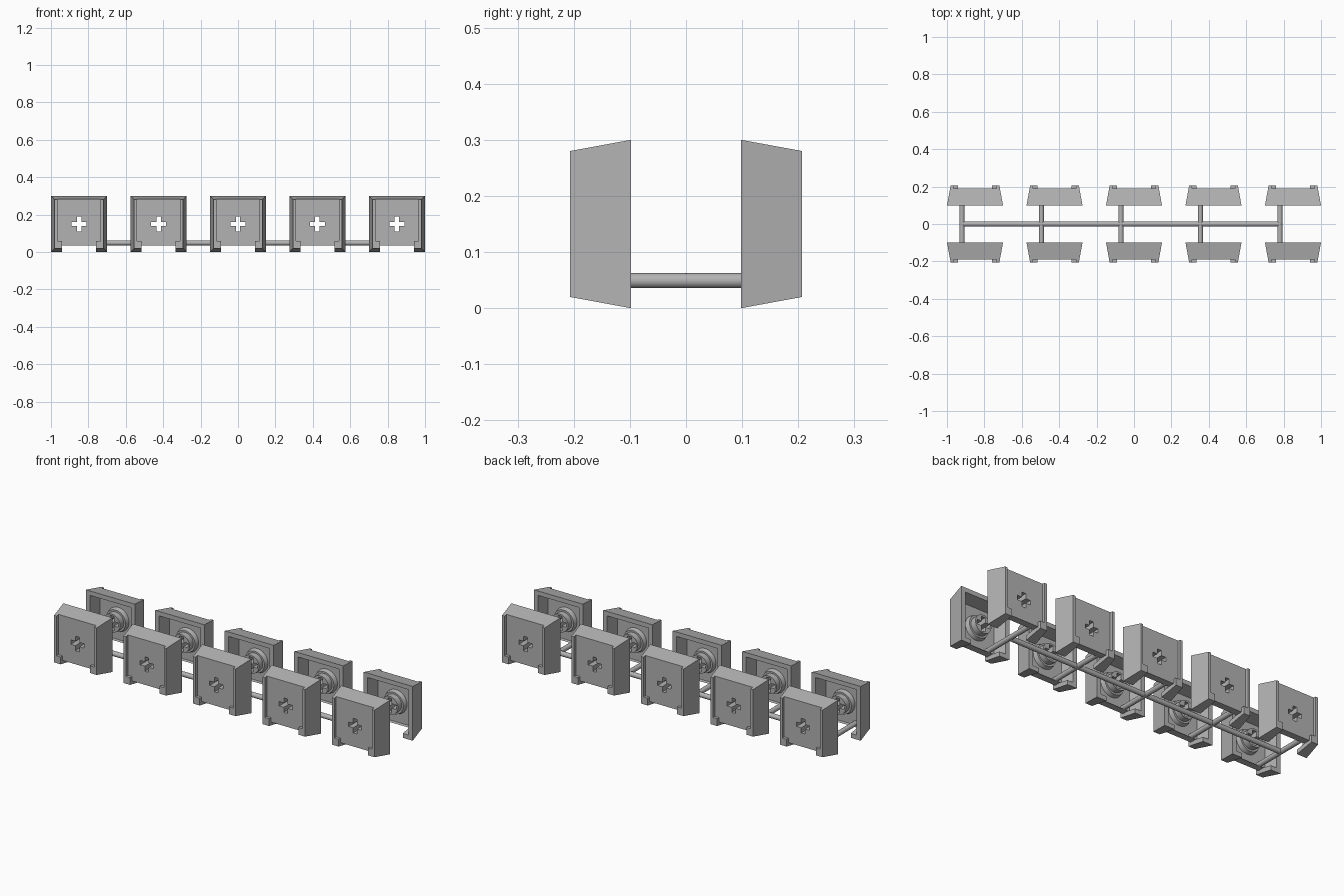
import bpy
import bmesh
import math
from mathutils import Matrix, Vector

cube = bpy.data.objects.get("Cube")
if cube:
    bpy.data.objects.remove(cube, do_unlink=True)

grey = bpy.data.materials.new("plain_grey")
grey.use_nodes = True
colour = (0.45, 0.45, 0.45, 1)
grey.diffuse_color = colour
grey.node_tree.nodes["Principled BSDF"].inputs["Base Color"].default_value = colour

MID = 0.15        # height of the cap centre
SPACING = 0.425   # distance between caps


def add_object(name, bm):
    mesh = bpy.data.meshes.new(name)
    bmesh.ops.recalc_face_normals(bm, faces=bm.faces)
    bm.to_mesh(mesh)
    bm.free()
    mesh.materials.append(grey)
    obj = bpy.data.objects.new(name, mesh)
    bpy.context.collection.objects.link(obj)
    return obj


def box(name, x, y, z):
    """Box from (low, high) ranges on each axis."""
    bm = bmesh.new()
    bmesh.ops.create_cube(bm, size=1)
    for v in bm.verts:
        v.co = Vector([r[0] if c < 0 else r[1] for c, r in zip(v.co, (x, y, z))])
    return add_object(name, bm)


def frustum(name, y_back, half_back, y_front, half_front):
    """Square block tapering along y."""
    obj = box(name, (-1, 1), (y_front, y_back), (-1, 1))
    for v in obj.data.vertices:
        half = half_back if v.co.y == max(w.co.y for w in obj.data.vertices) else half_front
        v.co.x *= half
        v.co.z = MID + v.co.z * half
    return obj


def rod(name, start, end, r1, r2=None, sides=32):
    """Round bar or cone between two points."""
    a, b = Vector(start), Vector(end)
    d = b - a
    bm = bmesh.new()
    turn = d.to_track_quat('Z', 'Y').to_matrix().to_4x4()
    bmesh.ops.create_cone(bm, cap_ends=True, segments=sides, radius1=r1,
                          radius2=r1 if r2 is None else r2, depth=d.length,
                          matrix=Matrix.Translation((a + b) / 2) @ turn)
    return add_object(name, bm)


def combine(target, tool, operation):
    mod = target.modifiers.new("combine", 'BOOLEAN')
    mod.operation = operation
    mod.solver = 'EXACT'
    mod.object = tool
    graph = bpy.context.evaluated_depsgraph_get()
    mesh = bpy.data.meshes.new_from_object(target.evaluated_get(graph))
    target.modifiers.clear()
    target.data = mesh
    bpy.data.objects.remove(tool, do_unlink=True)


def smooth(obj):
    bpy.ops.object.select_all(action='DESELECT')
    obj.select_set(True)
    bpy.context.view_layer.objects.active = obj
    bpy.ops.object.shade_smooth_by_angle(angle=math.radians(30))


# Cap shell: tapered block, hollow behind
cap = frustum("front_cap", -0.098, 0.15, -0.207, 0.13)
combine(cap, frustum("cavity", -0.09, 0.127, -0.168, 0.112), 'DIFFERENCE')

# Sunken face between side rails and two lower feet, open bottom edge
combine(cap, box("face_cut", (-0.116, 0.116), (-0.3, -0.19), (0.06, 0.4)), 'DIFFERENCE')
combine(cap, box("foot_gap", (-0.09, 0.09), (-0.31, -0.19), (-0.1, 0.07)), 'DIFFERENCE')
combine(cap, box("bottom_gap", (-0.09, 0.09), (-0.32, 0), (-0.11, 0.035)), 'DIFFERENCE')

# Stepped round stem with a cross-shaped hole right through
combine(cap, rod("flange", (0, -0.175, MID), (0, -0.145, MID), 0.068, 0.06), 'UNION')
combine(cap, rod("stem", (0, -0.176, MID), (0, -0.112, MID), 0.05), 'UNION')
combine(cap, box("slot", (-0.04, 0.04), (-0.4, 0), (MID - 0.012, MID + 0.012)), 'DIFFERENCE')
combine(cap, box("slot", (-0.012, 0.012), (-0.41, 0.01), (MID - 0.04, MID + 0.04)), 'DIFFERENCE')
smooth(cap)

# Two facing rows of caps, and a cross runner for each pair
RUN_Z = 0.049
for i in range(5):
    x = (i - 2) * SPACING
    for side, angle in (("front", 0), ("back", math.pi)):
        obj = cap if i == 0 and side == "front" else cap.copy()
        if obj is not cap:
            bpy.context.collection.objects.link(obj)
        obj.name = f"{side}_cap_{i + 1}"
        obj.location.x = x
        obj.rotation_euler.z = angle
    smooth(rod(f"cross_runner_{i + 1}", (x - 0.07, -0.172, RUN_Z),
               (x - 0.07, 0.172, RUN_Z), 0.0135, sides=24))

# Long runner joining the cross runners
smooth(rod("main_runner", (-0.92, 0, RUN_Z), (0.785, 0, RUN_Z), 0.0135, sides=24))
